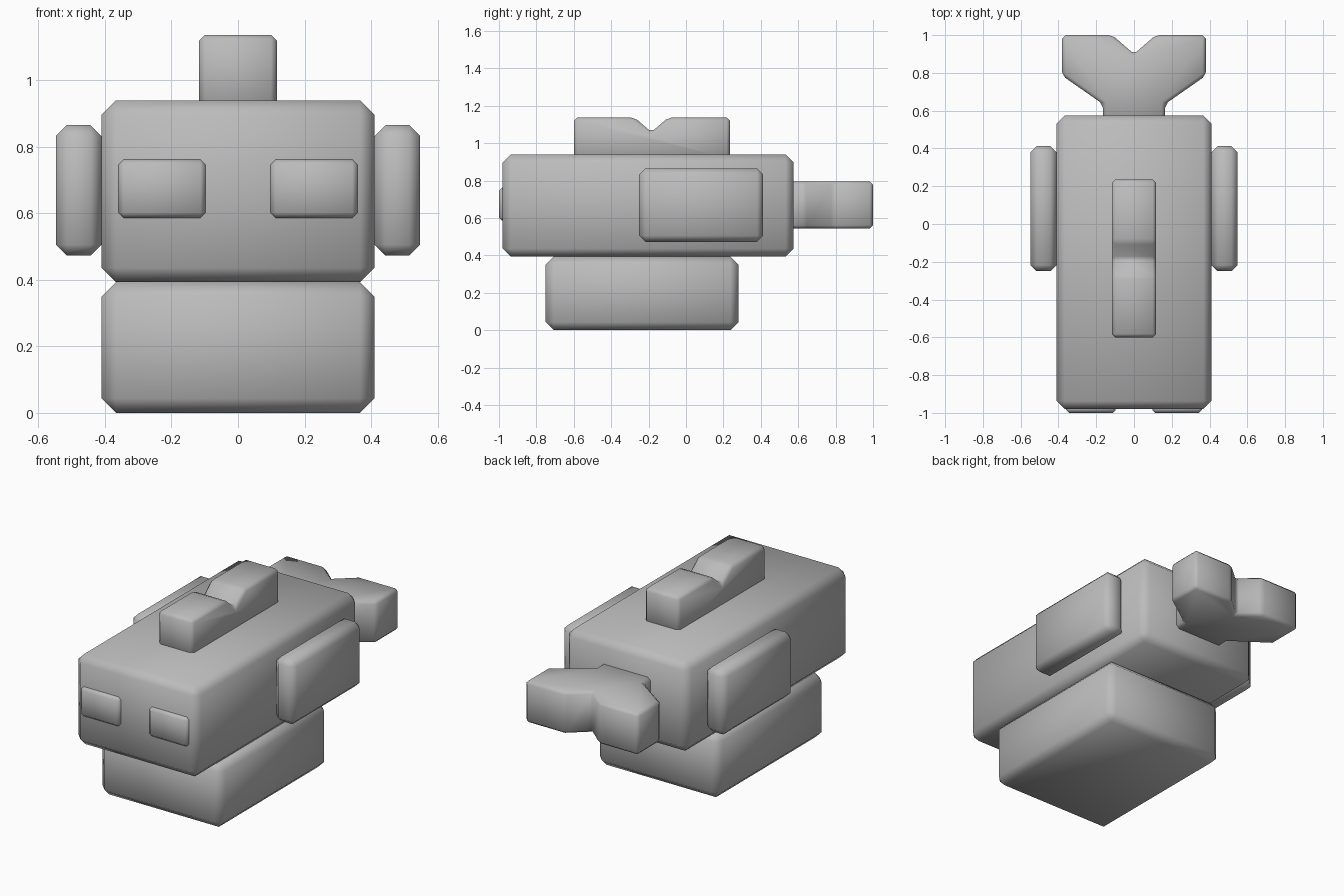
import bpy, bmesh
from mathutils import Vector

if "Cube" in bpy.data.objects:
    bpy.data.objects.remove(bpy.data.objects["Cube"])

grey = bpy.data.materials.new("plain grey")
grey.diffuse_color = (0.5, 0.5, 0.5, 1)
grey.use_nodes = True
grey.node_tree.nodes["Principled BSDF"].inputs["Base Color"].default_value = grey.diffuse_color


def prism(name, profile, depth, bevel):
    """Extrude a closed 3D profile along depth, chamfer it and shade it smooth."""
    bm = bmesh.new()
    face = bm.faces.new([bm.verts.new(p) for p in profile])
    ext = bmesh.ops.extrude_face_region(bm, geom=[face])
    verts = [g for g in ext["geom"] if isinstance(g, bmesh.types.BMVert)]
    bmesh.ops.translate(bm, verts=verts, vec=Vector(depth))
    bmesh.ops.recalc_face_normals(bm, faces=bm.faces)
    for f in bm.faces:
        f.smooth = True
    mesh = bpy.data.meshes.new(name)
    bm.to_mesh(mesh)
    bm.free()
    mesh.materials.append(grey)
    obj = bpy.data.objects.new(name, mesh)
    bpy.context.collection.objects.link(obj)
    mod = obj.modifiers.new("chamfer", "BEVEL")
    mod.width = bevel
    mod.segments = 1
    mod.limit_method = 'ANGLE'
    return obj


def box(name, x, y, z, bevel):
    """Chamfered box from its three (min, max) ranges."""
    profile = [(x[0], y[0], z[0]), (x[1], y[0], z[0]),
               (x[1], y[1], z[0]), (x[0], y[1], z[0])]
    return prism(name, profile, (0, 0, z[1] - z[0]), bevel)


# Body and the block it rests on
box("body", (-0.41, 0.41), (-0.98, 0.575), (0.393, 0.94), 0.043)
box("base", (-0.41, 0.41), (-0.75, 0.28), (0.0, 0.393), 0.043)

# Side fins and eyes, one per side
for side, label in ((1, "right"), (-1, "left")):
    box("side_fin_" + label, sorted((side * 0.41, side * 0.548)),
        (-0.25, 0.413), (0.473, 0.865), 0.033)
    box("eye_" + label, sorted((side * 0.097, side * 0.36)),
        (-1.0, -0.92), (0.586, 0.762), 0.016)

# Notched fin on the back
fin = [(-0.6, 0.9), (0.235, 0.9), (0.235, 1.137), (-0.095, 1.137),
       (-0.185, 1.06), (-0.275, 1.137), (-0.6, 1.137)]
prism("top_fin", [(-0.117, y, z) for y, z in fin], (0.234, 0, 0), 0.018)

# Forked tail, half outline mirrored across x = 0
half = [(0.165, 0.52), (0.165, 0.635), (0.38, 0.785), (0.38, 1.0), (0.115, 1.0)]
tail = half + [(0, 0.9)] + [(-x, y) for x, y in reversed(half)]
prism("tail", [(x, y, 0.543) for x, y in tail], (0, 0, 0.253), 0.018)
